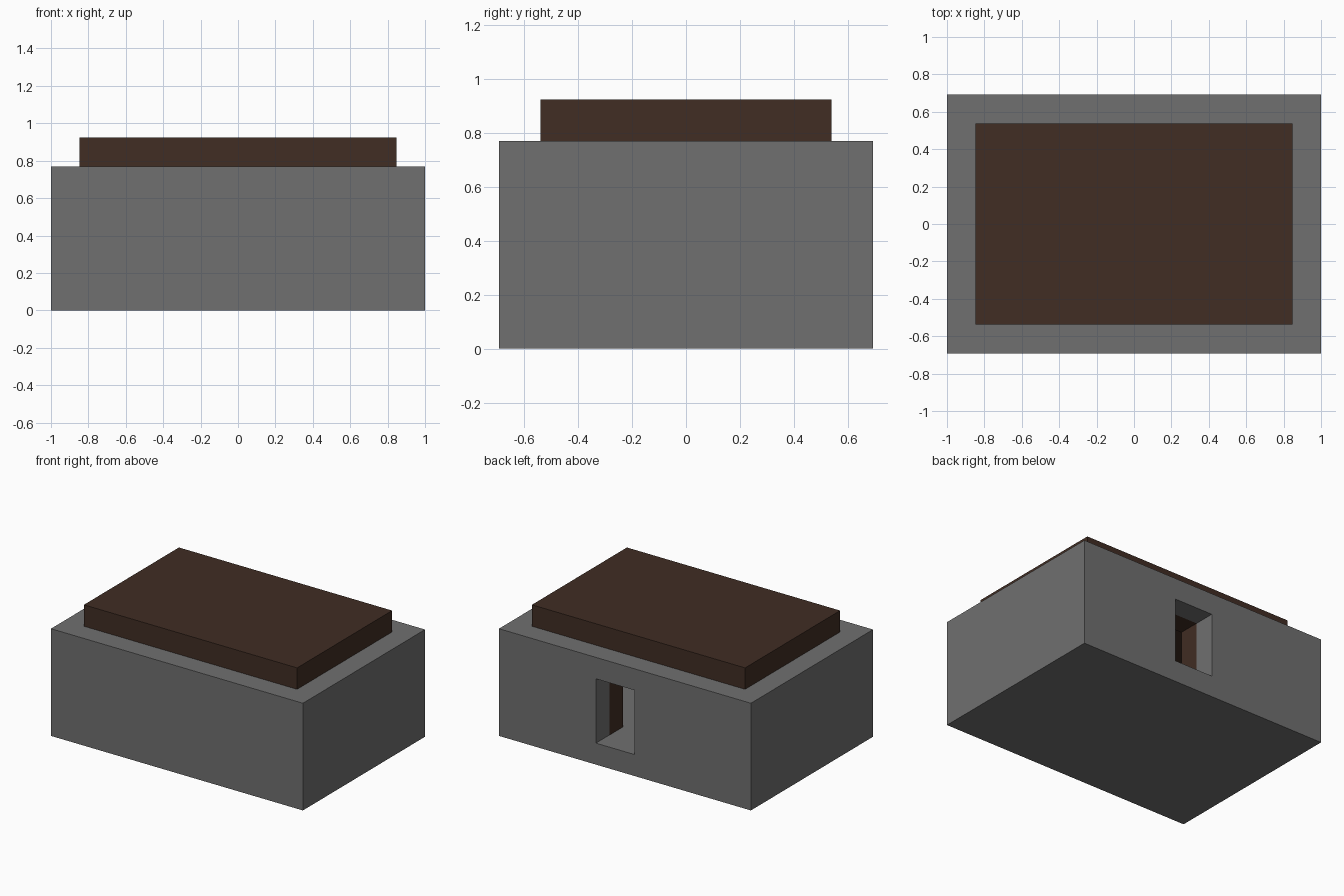
import bpy
from mathutils import Vector

U = 2 / 13  # one building block; the hall is 13 x 9 blocks

if "Cube" in bpy.data.objects:
    bpy.data.objects.remove(bpy.data.objects["Cube"], do_unlink=True)


def material(name, rgb):
    mat = bpy.data.materials.new(name)
    mat.use_nodes = True
    color = (*rgb, 1)
    mat.diffuse_color = color
    mat.node_tree.nodes["Principled BSDF"].inputs["Base Color"].default_value = color
    return mat


def box(name, low, high, mat):
    """Box between two corners given in blocks."""
    low, high = Vector(low) * U, Vector(high) * U
    bpy.ops.mesh.primitive_cube_add(size=1, location=(0, 0, 0))
    obj = bpy.context.object
    obj.name = obj.data.name = name
    for v in obj.data.vertices:
        v.co = (low + high) / 2 + v.co * (high - low)
    obj.data.materials.append(mat)
    return obj


def cut(target, low, high):
    """Subtract a box from the target and drop the cutter."""
    cutter = box("cutter", low, high, target.data.materials[0])
    cutter.hide_render = True
    mod = target.modifiers.new("cut", "BOOLEAN")
    mod.operation, mod.solver, mod.object = "DIFFERENCE", "EXACT", cutter
    bpy.context.view_layer.objects.active = target
    bpy.ops.object.modifier_apply(modifier=mod.name)
    bpy.data.objects.remove(cutter, do_unlink=True)


stone = material("grey stone", (0.162, 0.162, 0.162))
wood = material("dark brown wood", (0.052, 0.026, 0.017))

# Stone walls and floor, open at the top, with a back window
walls = box("stone_walls", (-6.5, -4.5, 0), (6.5, 4.5, 5), stone)
cut(walls, (-5.5, -3.5, 0.99), (5.5, 3.5, 6))
cut(walls, (-0.5, 2, 1), (1.5, 6, 4))

# Wooden lining and raised roof, hollow from below, sharing the window
lining = box("wooden_lining_and_roof", (-5.5, -3.5, 0.99), (5.5, 3.5, 6), wood)
cut(lining, (-4.5, -2.5, 0), (4.5, 2.5, 5))
cut(lining, (-0.5, 2, 0), (1.5, 6, 4))
